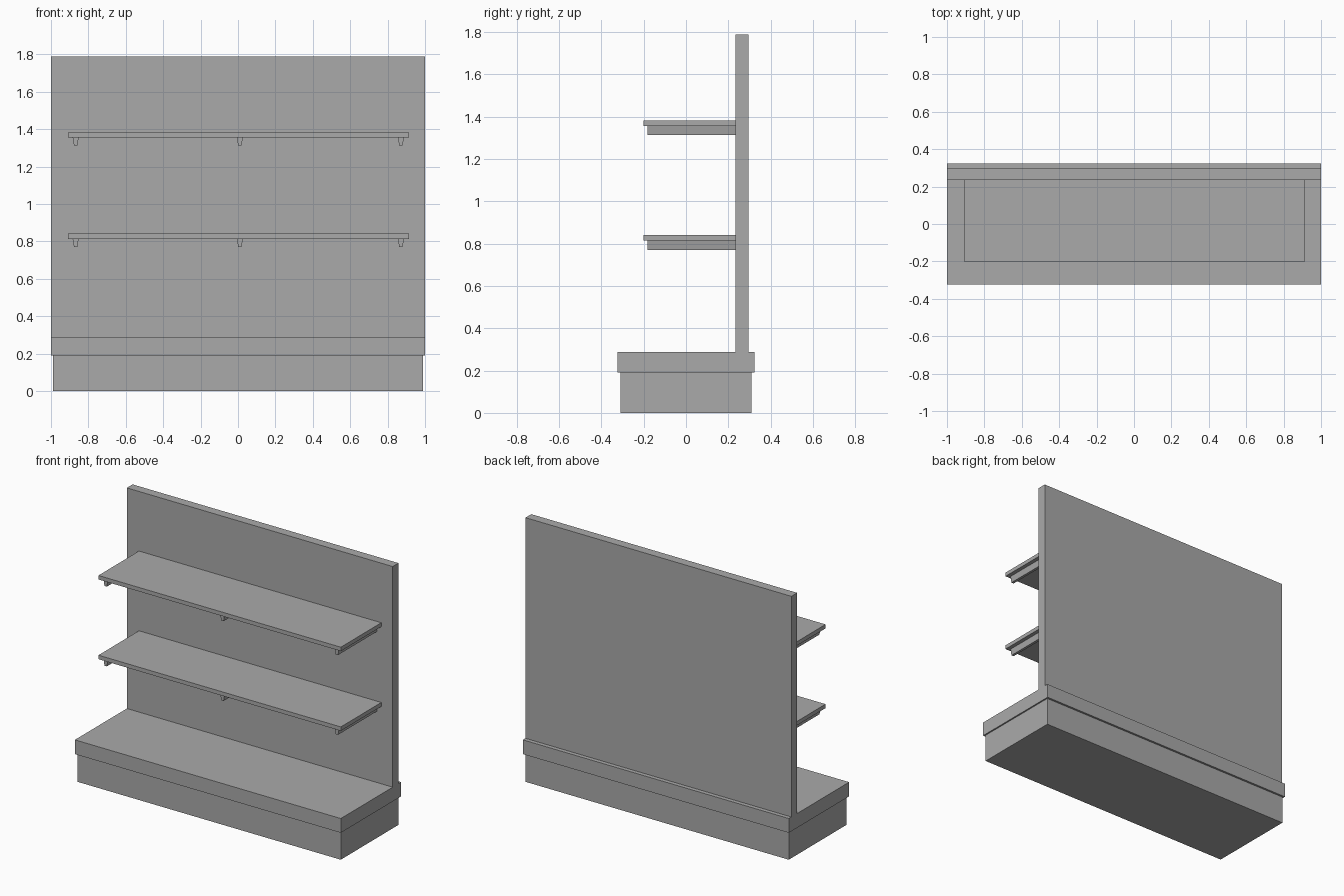
import bpy

cube = bpy.data.objects.get("Cube")
if cube:
    bpy.data.objects.remove(cube, do_unlink=True)

GREY = (0.4, 0.4, 0.4, 1)
grey = bpy.data.materials.new("shelf grey")
grey.use_nodes = True
grey.diffuse_color = GREY
grey.node_tree.nodes["Principled BSDF"].inputs["Base Color"].default_value = GREY


def prism(name, ring_a, ring_b):
    """Solid between two matching end outlines."""
    n = len(ring_a)
    faces = [tuple(reversed(range(n))), tuple(range(n, 2 * n))]
    faces += [(i, (i + 1) % n, (i + 1) % n + n, i + n) for i in range(n)]
    mesh = bpy.data.meshes.new(name)
    mesh.from_pydata(ring_a + ring_b, [], faces)
    mesh.materials.append(grey)
    obj = bpy.data.objects.new(name, mesh)
    bpy.context.collection.objects.link(obj)
    return obj


def along_x(name, profile, x0, x1):
    """Extrude a (y, z) outline, counter-clockwise seen from +x."""
    return prism(name, [(x0, y, z) for y, z in profile],
                 [(x1, y, z) for y, z in profile])


def along_y(name, profile, y0, y1):
    """Extrude an (x, z) outline, counter-clockwise seen from the front."""
    return prism(name, [(x, y1, z) for x, z in profile],
                 [(x, y0, z) for x, z in profile])


def rect(a0, a1, b0, b1):
    return [(a0, b0), (a1, b0), (a1, b1), (a0, b1)]


DEPTH, SLAB_Z, SLAB_TOP = 0.324, 0.191, 0.288
BACK_FRONT, BACK_REAR, TOP = 0.234, 0.296, 1.788

# Recessed plinth
along_x("plinth", rect(-0.31, 0.31, 0, SLAB_Z), -0.99, 0.99)

# Base deck and back panel share one continuous side outline
along_x("deck_and_back_panel", [
    (-DEPTH, SLAB_Z), (DEPTH, SLAB_Z), (DEPTH, SLAB_TOP),
    (BACK_REAR, SLAB_TOP), (BACK_REAR, TOP),
    (BACK_FRONT, TOP), (BACK_FRONT, SLAB_TOP), (-DEPTH, SLAB_TOP)], -1, 1)

# Shelves, each on three tapered brackets
for level, z in (("lower", 0.814), ("upper", 1.356)):
    along_x(level + "_shelf", rect(-0.201, BACK_FRONT, z, z + 0.027), -0.909, 0.914)
    for side, x in (("right", -0.868), ("middle", 0.01), ("left", 0.871)):
        along_y(f"{level}_{side}_bracket",
                [(x - 0.009, z - 0.043), (x + 0.009, z - 0.043),
                 (x + 0.016, z), (x - 0.016, z)], -0.182, BACK_FRONT)
